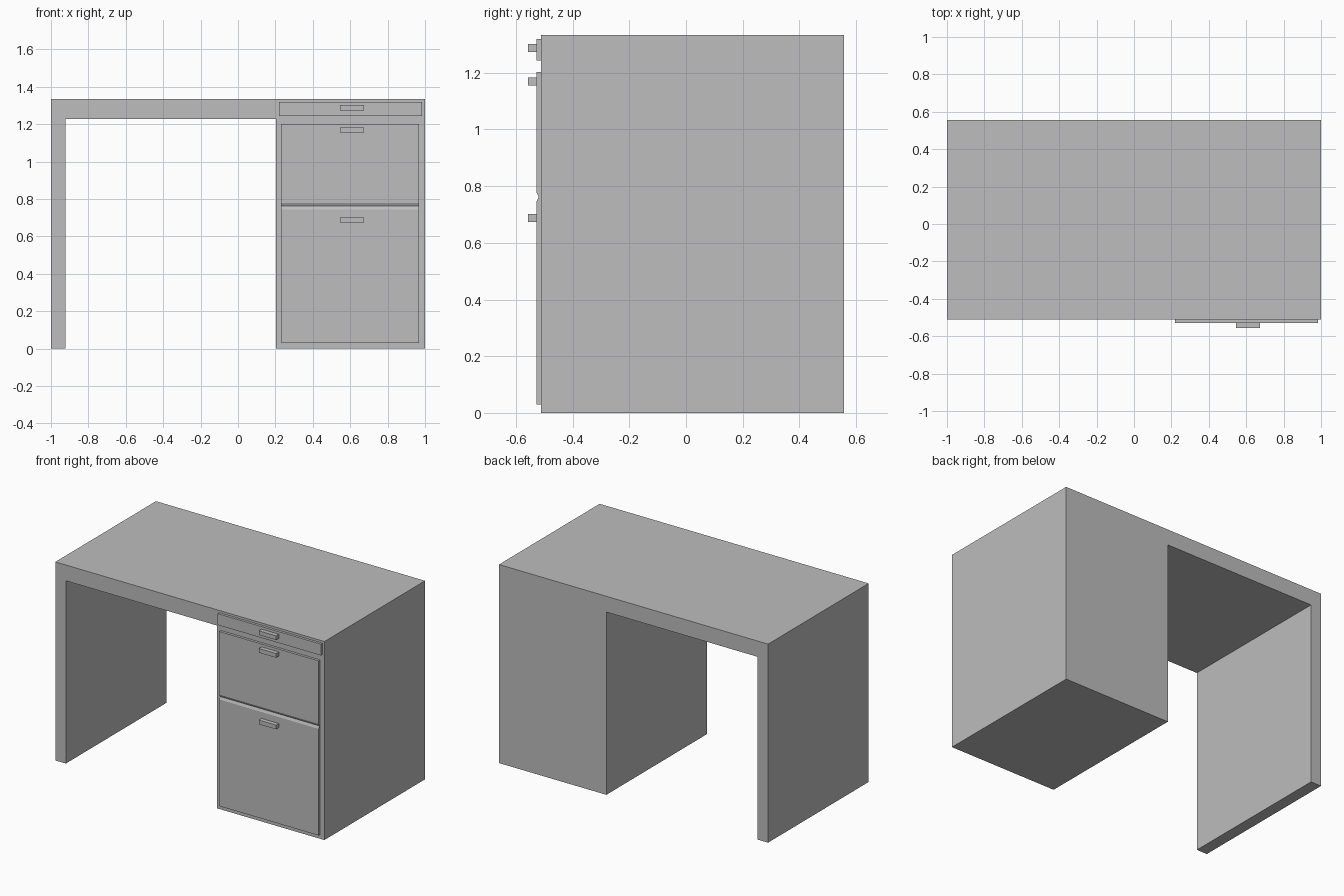
import bpy
import bmesh

cube = bpy.data.objects.get("Cube")
if cube:
    bpy.data.objects.remove(cube, do_unlink=True)

grey = bpy.data.materials.new("plain grey")
grey.use_nodes = True
COLOUR = (0.51, 0.51, 0.51, 1)
grey.diffuse_color = COLOUR
grey.node_tree.nodes["Principled BSDF"].inputs["Base Color"].default_value = COLOUR


def prism(name, outline, offset):
    """Extrude a closed outline of 3D points along offset."""
    bm = bmesh.new()
    face = bm.faces.new([bm.verts.new(p) for p in outline])
    swept = bmesh.ops.extrude_face_region(bm, geom=[face], use_keep_orig=True)
    moved = [v for v in swept["geom"] if isinstance(v, bmesh.types.BMVert)]
    bmesh.ops.translate(bm, verts=moved, vec=offset)
    bmesh.ops.recalc_face_normals(bm, faces=bm.faces)
    mesh = bpy.data.meshes.new(name)
    bm.to_mesh(mesh)
    bm.free()
    mesh.materials.append(grey)
    obj = bpy.data.objects.new(name, mesh)
    bpy.context.collection.objects.link(obj)
    return obj


def box(name, x0, x1, y0, y1, z0, z1):
    outline = [(x0, y0, z0), (x1, y0, z0), (x1, y0, z1), (x0, y0, z1)]
    return prism(name, outline, (0, y1 - y0, 0))


FRONT, BACK = -0.511, 0.557
PANEL = -0.528
TOP = 1.334

# Desk body: side panel, top and cabinet as one continuous profile
body = [(-1, 0), (-0.922, 0), (-0.922, 1.228), (0.202, 1.228),
        (0.202, 0), (1, 0), (1, TOP), (-1, TOP)]
prism("desk_body", [(x, FRONT, z) for x, z in body], (0, BACK - FRONT, 0))

# Shallow top drawer
box("top_drawer_front", 0.219, 0.985, PANEL, FRONT, 1.243, 1.319)

# Two lower drawers, parted by a shallow V groove
groove = [(FRONT, 0.029), (PANEL, 0.029), (PANEL, 0.745), (PANEL + 0.008, 0.762),
          (PANEL, 0.778), (PANEL, 1.202), (FRONT, 1.202)]
prism("lower_drawer_fronts", [(0.23, y, z) for y, z in groove], (0.739, 0, 0))

# Drawer handles
for part, z in (("top", 1.288), ("middle", 1.169), ("bottom", 0.688)):
    box(part + "_drawer_handle", 0.545, 0.673, -0.557, PANEL, z - 0.014, z + 0.014)
